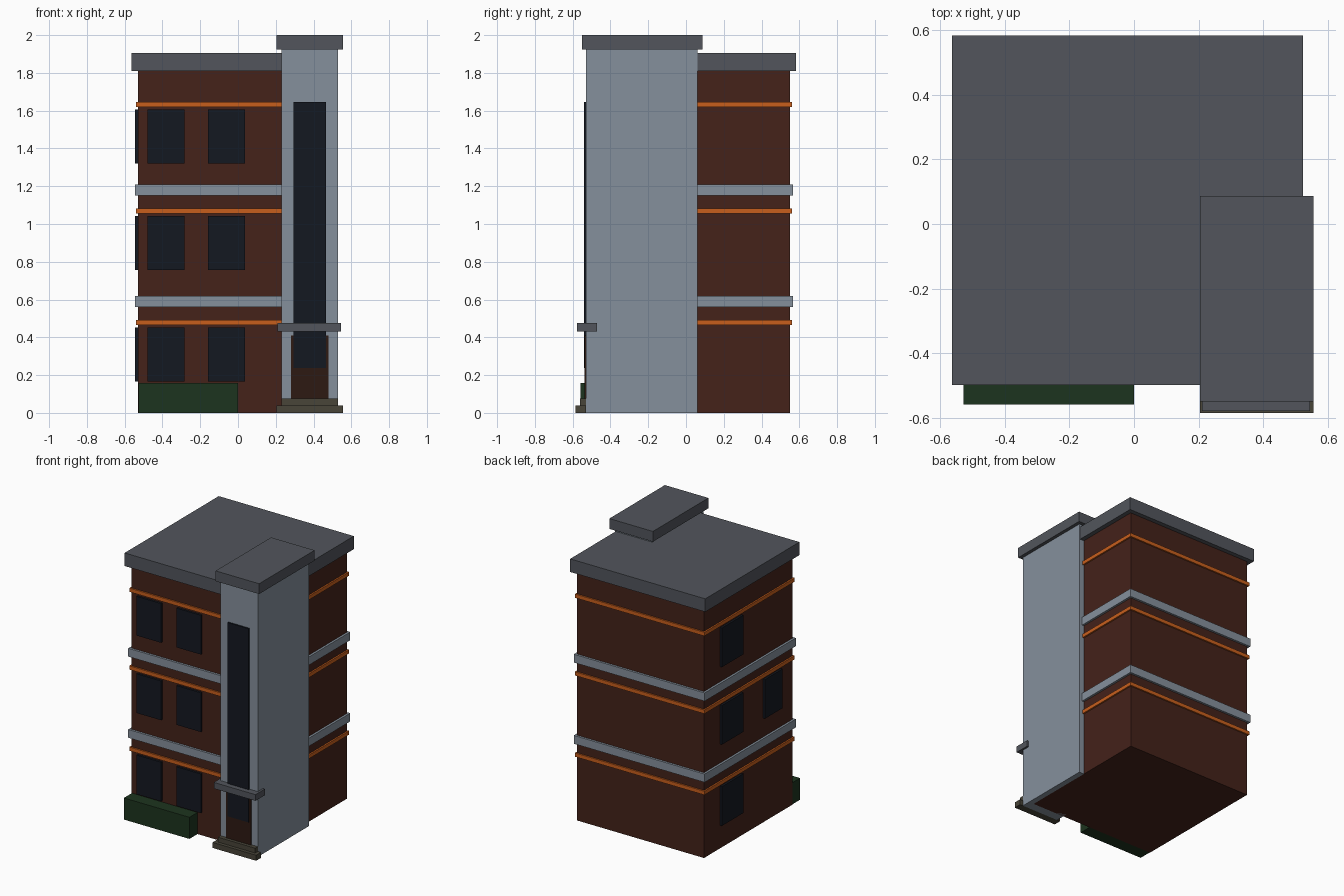
import bpy

if "Cube" in bpy.data.objects:
    bpy.data.objects.remove(bpy.data.objects["Cube"])


def material(name, rgb):
    m = bpy.data.materials.new(name)
    m.diffuse_color = (*rgb, 1)
    m.use_nodes = True
    m.node_tree.nodes["Principled BSDF"].inputs["Base Color"].default_value = m.diffuse_color
    return m


BRICK = material("brick", (0.058, 0.016, 0.010))
STONE = material("pale_stone", (0.235, 0.279, 0.332))
ROOF = material("roof_grey", (0.084, 0.091, 0.107))
ORANGE = material("orange_trim", (0.58, 0.114, 0.012))
GLASS = material("dark_glass", (0.007, 0.009, 0.015))
HEDGE = material("hedge_green", (0.012, 0.034, 0.013))
STEP = material("step_stone", (0.065, 0.058, 0.040))
DOOR = material("door_wood", (0.026, 0.010, 0.006))


def box(name, x, y, z, mat):
    """Box from (min, max) ranges on each axis."""
    ranges = (x, y, z)
    bpy.ops.mesh.primitive_cube_add(size=1, location=[(a + b) / 2 for a, b in ranges])
    ob = bpy.context.object
    ob.name = name
    ob.scale = [b - a for a, b in ranges]
    bpy.ops.object.transform_apply(location=False, rotation=False, scale=True)
    ob.data.materials.append(mat)
    return ob


# Main block footprint
X0, X1, Y0, Y1 = -0.53, 0.49, -0.465, 0.55


def slab(name, out, z, mat):
    """Slab over the main footprint, overhanging by `out`."""
    return box(name, (X0 - out, X1 + out), (Y0 - out, Y1 + out), z, mat)


slab("main_walls", 0, (0, 1.81), BRICK)
slab("main_roof", 0.033, (1.81, 1.905), ROOF)

# Floor bands and thin orange trims
for i, z in enumerate((0.56, 1.15)):
    slab(f"floor_band_{i + 1}", 0.016, (z, z + 0.06), STONE)
for i, z in enumerate((0.465, 1.055, 1.62)):
    slab(f"orange_trim_{i + 1}", 0.011, (z, z + 0.027), ORANGE)

# Windows: two per floor in front, one per floor on the left, one extra mid floor
for floor, z in enumerate((0.167, 0.757, 1.32), 1):
    zr = (z, z + 0.285)
    for i, x in enumerate((-0.48, -0.16)):
        box(f"front_window_{floor}_{i + 1}", (x, x + 0.197), (Y0 - 0.015, Y0 + 0.02), zr, GLASS)
    box(f"left_window_{floor}", (X0 - 0.015, X0 + 0.02), (0.12, 0.365), zr, GLASS)
    if floor == 2:
        box("left_window_2_extra", (X0 - 0.015, X0 + 0.02), (-0.33, -0.13), zr, GLASS)

# Stair tower with cap and tall window
box("tower", (0.23, 0.53), (-0.53, 0.06), (0, 1.925), STONE)
box("tower_cap", (0.205, 0.555), (-0.55, 0.087), (1.925, 2.0), ROOF)
box("tower_window", (0.295, 0.465), (-0.541, -0.51), (0.237, 1.645), GLASS)

# Entrance: door, canopy and steps
box("door", (0.28, 0.48), (-0.537, -0.51), (0.075, 0.41), DOOR)
box("canopy", (0.21, 0.545), (-0.578, -0.47), (0.43, 0.475), ROOF)
box("lower_step", (0.205, 0.555), (-0.585, -0.53), (0, 0.04), STEP)
box("upper_step", (0.23, 0.53), (-0.56, -0.53), (0.04, 0.075), STEP)

# Hedge along the front wall
box("hedge", (-0.527, 0.0), (-0.558, Y0), (0, 0.157), HEDGE)
